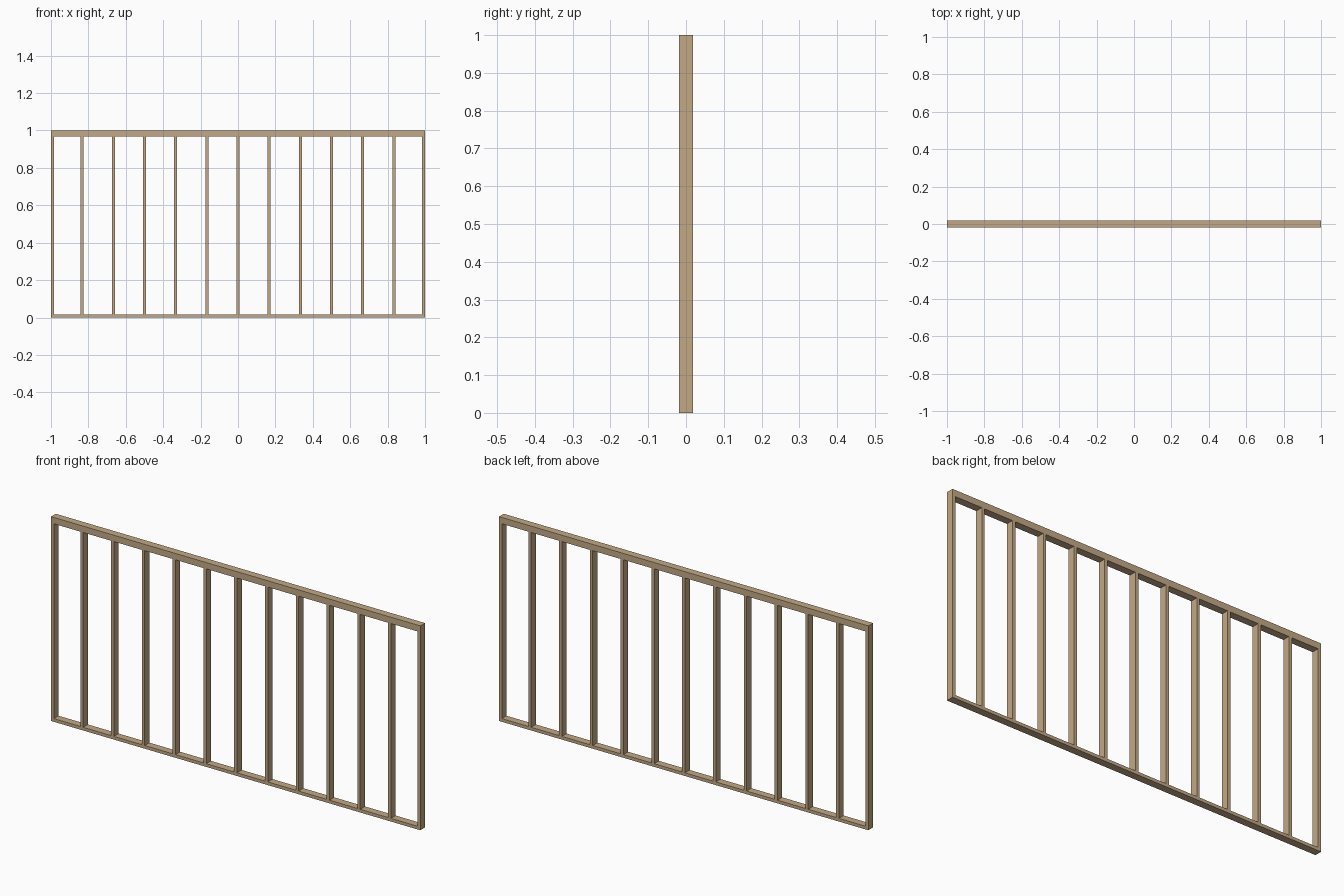
import bpy

cube = bpy.data.objects.get("Cube")
if cube:
    bpy.data.objects.remove(cube, do_unlink=True)

# Lumber proportions: 1 unit = wall height
THICK = 1.5 / 96      # board thickness
DEPTH = 3.5 / 96      # board depth
BAYS = 12

# Single timber colour
wood = bpy.data.materials.new("pale_timber")
wood.use_nodes = True
colour = (0.545, 0.397, 0.235, 1.0)
wood.diffuse_color = colour
bsdf = wood.node_tree.nodes["Principled BSDF"]
bsdf.inputs["Base Color"].default_value = colour
bsdf.inputs["Roughness"].default_value = 0.8


def board(name, x, z0, width, height):
    """Box board centred on x, standing on z0."""
    bpy.ops.mesh.primitive_cube_add(size=1, location=(x, 0, z0 + height / 2))
    ob = bpy.context.object
    ob.name = name
    ob.scale = (width, DEPTH, height)
    bpy.ops.object.transform_apply(location=False, rotation=False, scale=True)
    ob.data.materials.append(wood)
    return ob


# Horizontal plates: one at the bottom, two stacked at the top
board("bottom_plate", 0, 0, 2, THICK)
board("lower_top_plate", 0, 1 - 2 * THICK, 2, THICK)
board("upper_top_plate", 0, 1 - THICK, 2, THICK)

# Studs at even centres, the end studs flush with the plate ends
limit = 1 - THICK / 2
for i in range(BAYS + 1):
    x = max(-limit, min(limit, -1 + 2 * i / BAYS))
    board(f"stud_{i + 1:02d}", x, THICK, THICK, 1 - 3 * THICK)
